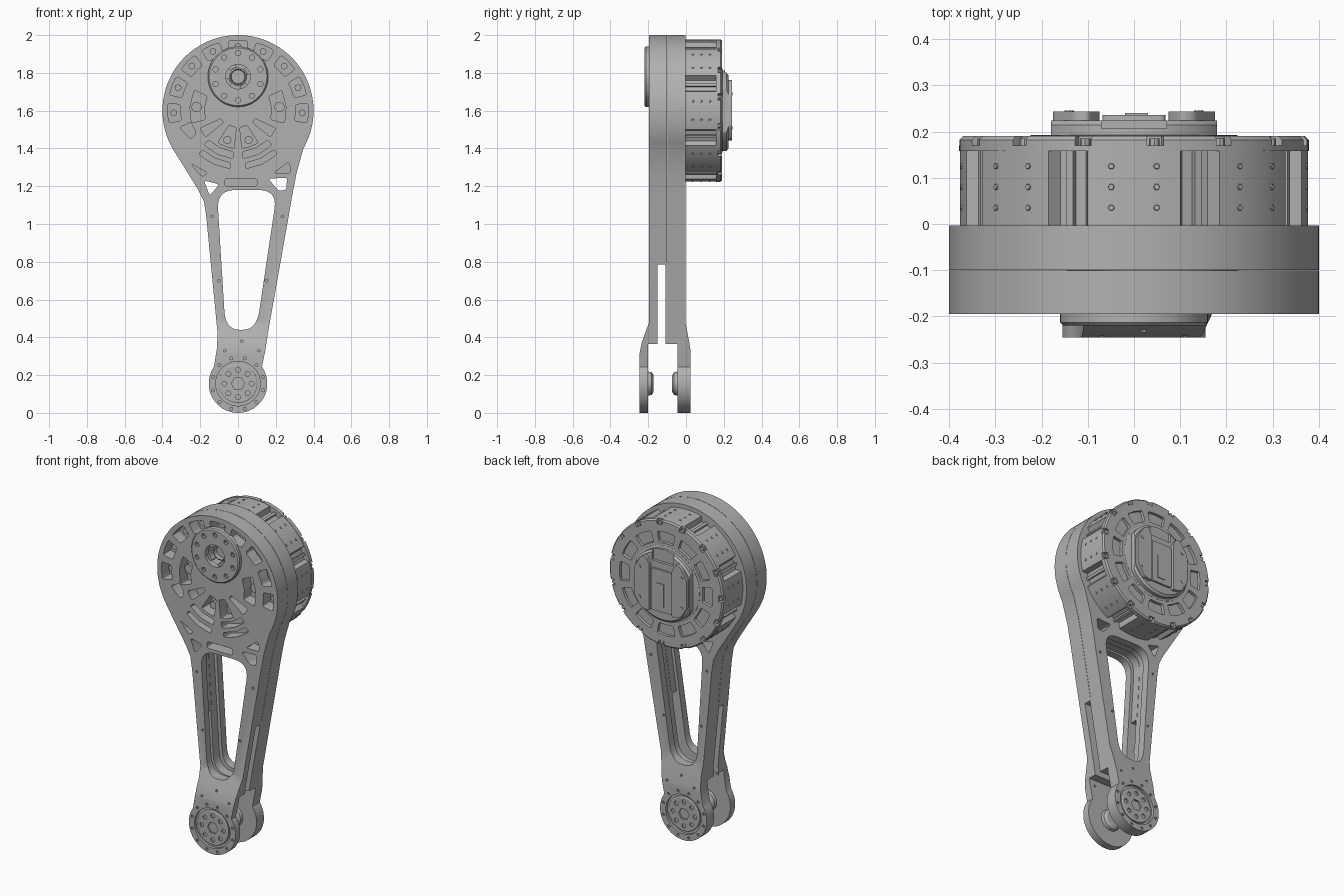
import bpy, bmesh
from math import sin, cos, radians
from mathutils import Matrix, Vector

if "Cube" in bpy.data.objects:
    bpy.data.objects.remove(bpy.data.objects["Cube"])

grey = bpy.data.materials.new("machined grey")
grey.use_nodes = True
COLOUR = (0.44, 0.44, 0.44, 1)
grey.diffuse_color = COLOUR
grey.node_tree.nodes["Principled BSDF"].inputs["Base Color"].default_value = COLOUR

TOP = (0, 1.6)      # motor axis
HUB = (0, 1.78)     # output hub axis
FOOT = (0, 0.155)   # ankle axis


# ---------- helpers ----------
def polar(c, r, deg):
    return (c[0] + r * cos(radians(deg)), c[1] + r * sin(radians(deg)))


def arc(c, r, a0, a1, n):
    return [polar(c, r, a0 + (a1 - a0) * i / n) for i in range(n + 1)]


def circle(c, r, n=16):
    return arc(c, r, 0, 360, n)[:-1]


def sector(c, r0, r1, a0, a1, n=2):
    return arc(c, r0, a0, a1, n) + arc(c, r1, a1, a0, n)


def rounded(pts, r, n=4):
    out = []
    for i, p in enumerate(pts):
        p = Vector(p)
        ends = []
        for q in (pts[i - 1], pts[(i + 1) % len(pts)]):
            edge = Vector(q) - p
            ends.append(p + edge.normalized() * min(r, 0.45 * edge.length))
        for k in range(n + 1):
            t = k / n
            out.append(tuple(ends[0] * (1 - t) ** 2 + p * 2 * t * (1 - t) + ends[1] * t * t))
    return out


def prism(bm, pts, lo, hi, place=lambda p, d: (p[0], d, p[1])):
    a = [bm.verts.new(place(p, lo)) for p in pts]
    b = [bm.verts.new(place(p, hi)) for p in pts]
    bm.faces.new(a)
    bm.faces.new(b[::-1])
    for i in range(len(pts)):
        bm.faces.new((a[i], a[i - 1], b[i - 1], b[i]))


def finish(name, bm):
    bmesh.ops.recalc_face_normals(bm, faces=bm.faces)
    mesh = bpy.data.meshes.new(name)
    bm.to_mesh(mesh)
    bm.free()
    mesh.materials.append(grey)
    obj = bpy.data.objects.new(name, mesh)
    bpy.context.collection.objects.link(obj)
    return obj


def boolean(obj, bm, op="DIFFERENCE"):
    cutter = finish("cutter", bm)
    cutter.hide_render = True
    mod = obj.modifiers.new("cut", "BOOLEAN")
    mod.operation, mod.object, mod.solver = op, cutter, "EXACT"
    bpy.context.view_layer.objects.active = obj
    bpy.ops.object.modifier_apply(modifier=mod.name)
    bpy.data.objects.remove(cutter)


def cut(obj, shapes, lo, hi):
    bm = bmesh.new()
    for s in shapes:
        prism(bm, s, lo, hi)
    boolean(obj, bm)


def turned(name, c, profile, n=48):
    bm = bmesh.new()
    rings = [[bm.verts.new((x, y, z)) for x, z in circle(c, r, n)] for r, y in profile]
    for a, b in zip(rings, rings[1:]):
        for i in range(n):
            bm.faces.new((a[i - 1], a[i], b[i], b[i - 1]))
    bm.faces.new(rings[0])
    bm.faces.new(rings[-1])
    return finish(name, bm)


def extruded(name, shapes, lo, hi):
    bm = bmesh.new()
    for s in shapes:
        prism(bm, s, lo, hi)
    return finish(name, bm)


# ---------- leg plates ----------
outline = (arc(TOP, 0.40, -30, 212, 56)
           + [(-0.21, 1.18), (-0.18, 1.12), (-0.168, 1.04), (-0.108, 0.42), (-0.112, 0.34)]
           + arc(FOOT, 0.155, 145, 395, 40)
           + [(0.146, 0.34), (0.158, 0.42), (0.268, 1.04), (0.285, 1.14), (0.31, 1.27)])
front_side = [(-0.195, 2.1), (-0.195, 0.48), (-0.21, 0.44), (-0.235, 0.37), (-0.245, 0.32), (-0.245, -0.1),
              (-0.2, -0.1), (-0.2, 0.365), (-0.15, 0.365), (-0.15, 0.785), (-0.101, 0.785), (-0.101, 2.1)]
back_side = [(-0.099, 2.1), (-0.099, 0.8), (-0.108, 0.785), (-0.108, 0.365), (-0.045, 0.365), (-0.045, -0.1),
             (0.025, -0.1), (0.025, 0.32), (0.018, 0.37), (-0.003, 0.48), (-0.003, 2.1)]
window = [(-0.112, 1.18), (0.208, 1.18), (0.098, 0.44), (-0.066, 0.44)]
wide = [(-0.13, 1.19), (0.226, 1.19), (0.115, 0.42), (-0.083, 0.42)]
corner_holes = [rounded(t, 0.015) for t in (
    [(-0.18, 1.23), (-0.1, 1.21), (-0.15, 1.15)], [(0.16, 1.24), (0.26, 1.245), (0.255, 1.18), (0.215, 1.175)])]
strut_holes = [circle(p, 0.007, 8) for p in (
    (-0.137, 1.04), (0.235, 1.04), (-0.1, 0.7), (0.15, 0.7), (-0.07, 0.33), (0.11, 0.33), (0.02, 0.38))]

plates = []
for name, side in (("front_plate", front_side), ("back_plate", back_side)):
    plate = extruded(name, [outline], -0.4, 0.2)
    bm = bmesh.new()
    prism(bm, side, -1, 1, lambda p, d: (d, p[0], p[1]))
    boolean(plate, bm, "INTERSECT")
    cut(plate, [rounded(window, 0.1, 8)] + corner_holes, -0.5, 0.3)
    cut(plate, [rounded(wide, 0.1, 8)], -0.15, -0.05)
    cut(plate, strut_holes, *((-0.3, -0.18) if side is front_side else (-0.015, 0.1)))
    plates.append(plate)
front, back = plates

# pockets in the front face: outer ring, spoked fan, edge slots
rim_angles = range(-2, 184, 23)
rim = [rounded(sector(TOP, 0.305, 0.372, a - 8, a + 8), 0.012) for a in rim_angles]
fan = [rounded(sector(TOP, r0, r1, a0, a1), 0.009)
       for r0, r1, a0, a1 in ((0.09, 0.2, 238, 264), (0.09, 0.2, 276, 302), (0.22, 0.255, 225, 264),
                              (0.22, 0.255, 276, 315), (0.28, 0.31, 228, 262), (0.28, 0.31, 278, 312),
                              (0.1, 0.22, 205, 219), (0.1, 0.22, 321, 335),
                              (0.18, 0.255, 155, 195), (0.18, 0.255, -15, 25))]
slots = [rounded(s, 0.015) for s in (
    [(-0.07, 1.24), (0.1, 1.24), (0.1, 1.2), (-0.07, 1.2)],
    [(-0.25, 1.32), (-0.16, 1.27), (-0.19, 1.25)], [(0.19, 1.27), (0.27, 1.33), (0.28, 1.27)],
    [(-0.31, 1.51), (-0.25, 1.54), (-0.22, 1.48), (-0.25, 1.45)])]
cut(front, rim + fan + slots, -0.3, -0.125)
cut(front, [circle(HUB, 0.07, 24)], -0.3, -0.12)

# screws inside the pockets
extruded("pocket_screws", [circle(polar(TOP, 0.34, a), 0.018, 8) for a in rim_angles], -0.12, -0.15)
extruded("fan_screws", [circle(polar(TOP, 0.165, a), 0.022, 8) for a in (250, 290)]
         + [circle(polar(TOP, 0.22, a), 0.028, 10) for a in (175, 5)], -0.12, -0.155)

# ---------- output hub ----------
hub = turned("output_hub", HUB, [(0.16, -0.185), (0.16, -0.213), (0.153, -0.22)])
cut(hub, [circle(HUB, 0.065, 24)], -0.3, -0.1)
cut(hub, [circle(polar(HUB, 0.125, a), 0.014, 10) for a in range(18, 378, 36)], -0.3, -0.2)
turned("hub_core", HUB, [(0.048, -0.115), (0.048, -0.165), (0.04, -0.17), (0.036, -0.15)], 24)
extruded("hub_clips", [sector(HUB, 0.05, 0.066, a, a + 40, 5) for a in range(10, 370, 90)], -0.115, -0.2)

# ---------- motor housing ----------
body = []
for a in range(90, 450, 45):
    body += arc(TOP, 0.376, a - 15.5, a + 15.5, 6) + arc(TOP, 0.345, a + 17.5, a + 27.5, 3)
extruded("motor_body", [body], -0.003, 0.16)
extruded("cooling_ribs", [sector(TOP, 0.3, 0.362, a - 1.2, a + 1.2) for a in
                          [22.5 + 45 * k for k in range(8)]], -0.003, 0.16)
bm = bmesh.new()
for k in range(8):
    for off in (-7.5, 7.5):
        for y in (0.035, 0.08, 0.125):
            x, z = polar(TOP, 0.376, 45 * k + off)
            spin = Vector((x - TOP[0], 0, z - TOP[1])).to_track_quat("Z", "Y").to_matrix().to_4x4()
            bmesh.ops.create_cone(bm, cap_ends=True, segments=6, radius1=0.008, radius2=0.006, depth=0.006,
                                  matrix=Matrix.Translation((x, y, z)) @ spin)
finish("housing_screws", bm)

# ---------- rear flange ----------
flange = turned("rear_flange", TOP, [(0.378, 0.158), (0.378, 0.182), (0.37, 0.19)], 96)
cut(flange, [rounded(sector(TOP, 0.245, 0.31, a - 11, a + 11), 0.012) for a in range(0, 360, 30)], 0.172, 0.3)
cut(flange, [sector(TOP, 0.35, 0.4, a - 2.8, a + 2.8) for a in range(11, 371, 24)], 0.17, 0.3)
extruded("flange_screws", [circle(polar(TOP, 0.361, a), 0.011, 8) for a in range(11, 371, 24)], 0.165, 0.185)
turned("seal_ring", TOP, [(0.225, 0.185), (0.225, 0.191), (0.22, 0.193)], 64)

# ---------- rear cover ----------
cover = turned("rear_cover", TOP, [(0.213, 0.185), (0.213, 0.214), (0.2, 0.224)], 64)
bm = bmesh.new()
prism(bm, [(-0.18, 1.2), (0.18, 1.2), (0.18, 2), (-0.18, 2)], 0.1, 0.4)
boolean(cover, bm, "INTERSECT")
cut(cover, [[(-0.07, 1.74), (0.07, 1.74), (0.07, 1.9), (-0.07, 1.9)]], 0.207, 0.3)
cheeks = []
for s in (1, -1):
    cheeks.append(rounded([(s * x, z) for x, z in (
        (0.075, 1.44), (0.13, 1.45), (0.175, 1.52), (0.175, 1.68), (0.13, 1.755), (0.1, 1.765), (0.075, 1.72))], 0.012))
extruded("cover_cheeks", cheeks, 0.22, 0.243)
extruded("cover_panel", [rounded([(-0.068, 1.45), (0.068, 1.45), (0.068, 1.7), (-0.068, 1.7)], 0.012)], 0.22, 0.236)
extruded("cover_step", [[(-0.02, 1.48), (0.03, 1.48), (0.03, 1.62), (-0.02, 1.62)]], 0.23, 0.24)
extruded("cover_screws", [circle((x, z), 0.01, 8) for x in (-0.14, 0.14) for z in (1.51, 1.69)], 0.24, 0.246)

# ---------- ankle bearings on both lugs ----------
for name, lug, face, inner, out in (("front_bearing", front, -0.245, -0.2, -1), ("back_bearing", back, 0.025, -0.045, 1)):
    def off(d):
        return face + out * d
    cut(lug, [circle(FOOT, 0.118, 40)], off(-0.016), off(0.1))
    cut(lug, [circle(polar(FOOT, 0.138, a), 0.008, 8) for a in range(15, 375, 30)], off(-0.01), off(0.1))
    ring = turned(name, FOOT, [(0.104, off(-0.02)), (0.104, off(-0.008)), (0.098, off(-0.004))])
    cut(ring, [circle(polar(FOOT, 0.072, a), 0.013, 10) for a in range(0, 360, 45)], off(-0.012), off(0.1))
    cut(ring, [circle(FOOT, 0.035, 6)], off(-0.014), off(0.1))
    turned(name + "_boss", FOOT, [(0.065, inner + out * 0.005), (0.06, inner - out * 0.018), (0.045, inner - out * 0.028)], 32)

# ---------- shading ----------
bpy.ops.object.select_all(action="DESELECT")
for obj in bpy.context.collection.objects:
    if obj.type == "MESH" and grey.name in obj.data.materials:
        obj.select_set(True)
        bpy.context.view_layer.objects.active = obj
bpy.ops.object.shade_smooth_by_angle(angle=radians(30))
